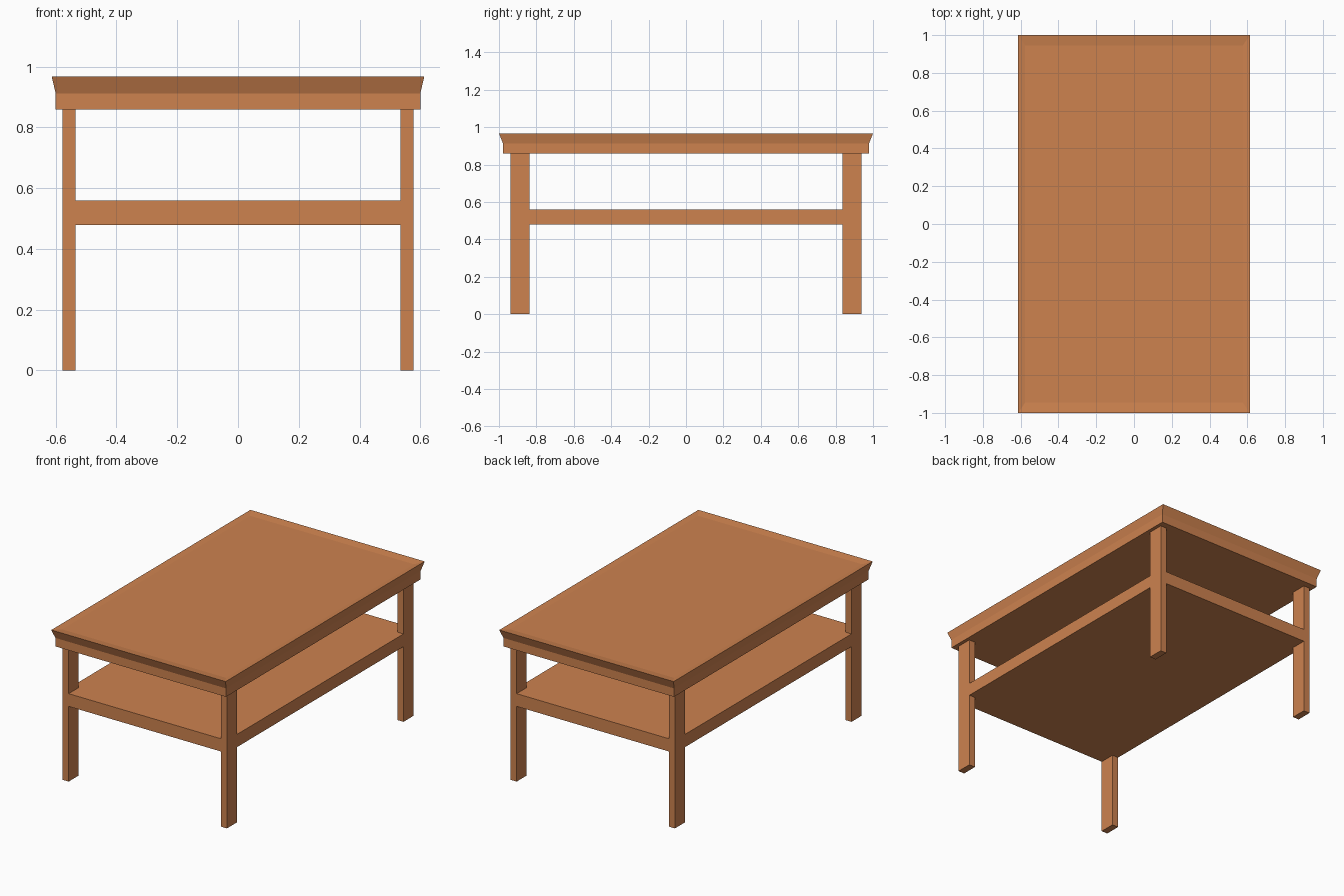
import bpy, bmesh

if "Cube" in bpy.data.objects:
    bpy.data.objects.remove(bpy.data.objects["Cube"])

wood = bpy.data.materials.new("warm wood")
wood.diffuse_color = (0.61, 0.223, 0.078, 1)
wood.use_nodes = True
wood.node_tree.nodes["Principled BSDF"].inputs["Base Color"].default_value = wood.diffuse_color


def add_object(name, bm):
    bmesh.ops.recalc_face_normals(bm, faces=bm.faces)
    mesh = bpy.data.meshes.new(name)
    bm.to_mesh(mesh)
    bm.free()
    mesh.materials.append(wood)
    obj = bpy.data.objects.new(name, mesh)
    bpy.context.collection.objects.link(obj)
    return obj


# Table top: stacked rectangles, flared rim and a shallow dished surface
rings = [(0.60, 0.978, 0.858), (0.60, 0.978, 0.912),
         (0.613, 1.0, 0.967), (0.576, 0.945, 0.960)]
bm = bmesh.new()
loops = [[bm.verts.new((sx * x, sy * y, z))
          for sx, sy in ((-1, -1), (1, -1), (1, 1), (-1, 1))]
         for x, y, z in rings]
for low, high in zip(loops, loops[1:]):
    for i in range(4):
        j = (i + 1) % 4
        bm.faces.new((low[i], low[j], high[j], high[i]))
bm.faces.new(loops[0][::-1])
bm.faces.new(loops[-1])
add_object("table_top", bm)

# Shelf with flush legs: a slab cut into 3 x 3 cells, corner cells extruded
xs = (-0.578, -0.535, 0.535, 0.578)
ys = (-0.937, -0.837, 0.837, 0.937)
bm = bmesh.new()
grid = [[bm.verts.new((x, y, 0.478)) for y in ys] for x in xs]
for i in range(3):
    for j in range(3):
        bm.faces.new((grid[i][j], grid[i + 1][j],
                      grid[i + 1][j + 1], grid[i][j + 1]))
bottom = list(bm.faces)
slab = bmesh.ops.extrude_face_region(bm, geom=bottom, use_keep_orig=True)
for v in (g for g in slab["geom"] if isinstance(g, bmesh.types.BMVert)):
    v.co.z = 0.559
top = [g for g in slab["geom"] if isinstance(g, bmesh.types.BMFace)]

# Legs above and below the shelf
for faces, z in ((top, 0.858), (bottom, 0.0)):
    corners = []
    for f in faces:
        c = f.calc_center_median()
        if abs(c.x) > 0.535 and abs(c.y) > 0.837:
            corners.append(f)
    legs = bmesh.ops.extrude_discrete_faces(bm, faces=corners)
    for f in legs["faces"]:
        for v in f.verts:
            v.co.z = z
add_object("shelf_and_legs", bm)
